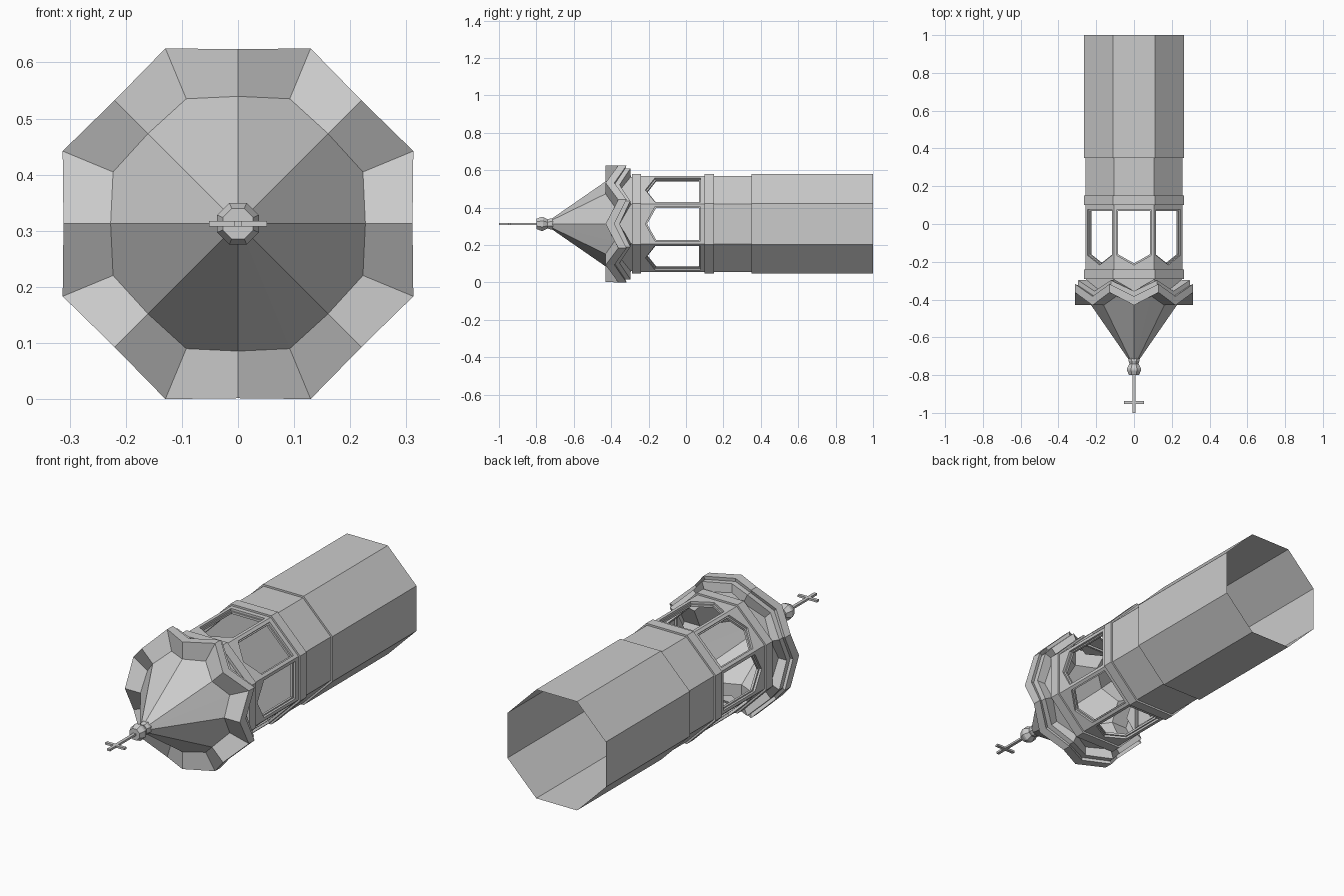
import bpy, bmesh, math
from mathutils import Vector

if "Cube" in bpy.data.objects:
    bpy.data.objects.remove(bpy.data.objects["Cube"])

ZC = 0.3125                       # height of the tower axis
STEP = math.pi / 8
COS = math.cos(STEP)
TAN = math.tan(STEP)


def finish(name, bm):
    bmesh.ops.remove_doubles(bm, verts=bm.verts, dist=0.0002)
    bmesh.ops.recalc_face_normals(bm, faces=bm.faces)
    me = bpy.data.meshes.new(name)
    bm.to_mesh(me)
    bm.free()
    ob = bpy.data.objects.new(name, me)
    bpy.context.collection.objects.link(ob)
    return ob


def bridge(bm, rings):
    for a, b in zip(rings, rings[1:]):
        n = len(a)
        for i in range(n):
            j = (i + 1) % n
            bm.faces.new((a[i], a[j], b[j], b[i]))


def polar(ang, r, y):
    return Vector((r * math.cos(ang), y, ZC + r * math.sin(ang)))


def octagon_lathe(name, profile, cap=False):
    """profile: (apothem, y); flats face along x and z"""
    bm = bmesh.new()
    rings = [[bm.verts.new(polar(STEP * (2 * k + 1), a / COS, y)) for k in range(8)]
             for a, y in profile]
    bridge(bm, rings)
    if cap:
        bm.faces.new(rings[-1])
    return finish(name, bm)


def gabled_lathe(name, profile):
    """profile: (radius at face middle, y there, radius at corner, y there)"""
    bm = bmesh.new()
    rings = []
    for rp, yp, rc, yc in profile:
        rings.append([bm.verts.new(polar(STEP * k, rc if k % 2 else rp, yc if k % 2 else yp))
                      for k in range(16)])
    bridge(bm, rings)
    return finish(name, bm)


def box(name, size, loc):
    bm = bmesh.new()
    bmesh.ops.create_cube(bm, size=1)
    for v in bm.verts:
        v.co = Vector([c * s for c, s in zip(v.co, size)]) + Vector(loc)
    return finish(name, bm)


# Open-ended shaft with a step and the lower moulding
octagon_lathe("shaft", [(.266, 1), (.266, .35), (.257, .35), (.257, .15),
                        (.266, .15), (.266, .10), (.257, .10)])

# Floor of the lantern room
octagon_lathe("lantern_floor", [(.257, .10), (.237, .085)], cap=True)

# Lantern room: eight walls with pointed openings and thick reveals
bm = bmesh.new()


def wall_outline(w, low, top):
    return [(-w, low), (w, low), (w, top), (0, top), (-w, top)]


def window_outline(w, low, shoulder, tip):
    return [(-w, low), (w, low), (w, shoulder), (0, tip), (-w, shoulder)]


for k in range(8):
    ang = k * math.pi / 4
    out = Vector((math.cos(ang), 0, math.sin(ang)))
    side = Vector((-math.sin(ang), 0, math.cos(ang)))
    loops = [(.257, wall_outline(.257 * TAN, .10, -.25)),
             (.257, window_outline(.091, .077, -.166, -.217)),
             (.246, window_outline(.091, .077, -.166, -.217)),
             (.246, window_outline(.085, .07, -.16, -.208)),
             (.235, window_outline(.085, .07, -.16, -.208)),
             (.235, wall_outline(.235 * TAN, .085, -.25))]
    bridge(bm, [[bm.verts.new(out * a + side * u + Vector((0, y, ZC))) for u, y in pts]
                for a, pts in loops])
finish("lantern_walls", bm)

# Moulding above the windows
octagon_lathe("upper_moulding", [(.235, -.25), (.257, -.24), (.266, -.24),
                                 (.266, -.29), (.25, -.29)])

# Zigzag gable cornice running up into the spire
gabled_lathe("gabled_spire", [
    (.252, -.285, .252 / COS, -.285),
    (.252, -.355, .252 / COS, -.295),
    (.296, -.355, .296 / COS, -.298),
    (.296, -.383, .296 / COS, -.325),
    (.311, -.383, .3125 / COS, -.318),
    (.311, -.43, .3125 / COS, -.362),
    (.227, -.43, .241, -.382),
    (.030, -.715, .030 * COS, -.715)])

# Finial knob and cross
octagon_lathe("finial", [(.029, -.71), (.029, -.725), (.024, -.74), (.037, -.765),
                         (.037, -.775), (.027, -.80)], cap=True)
box("cross_post", (.015, .21, .010), (0, -.895, ZC))
box("cross_bar", (.104, .016, .010), (0, -.945, ZC))
